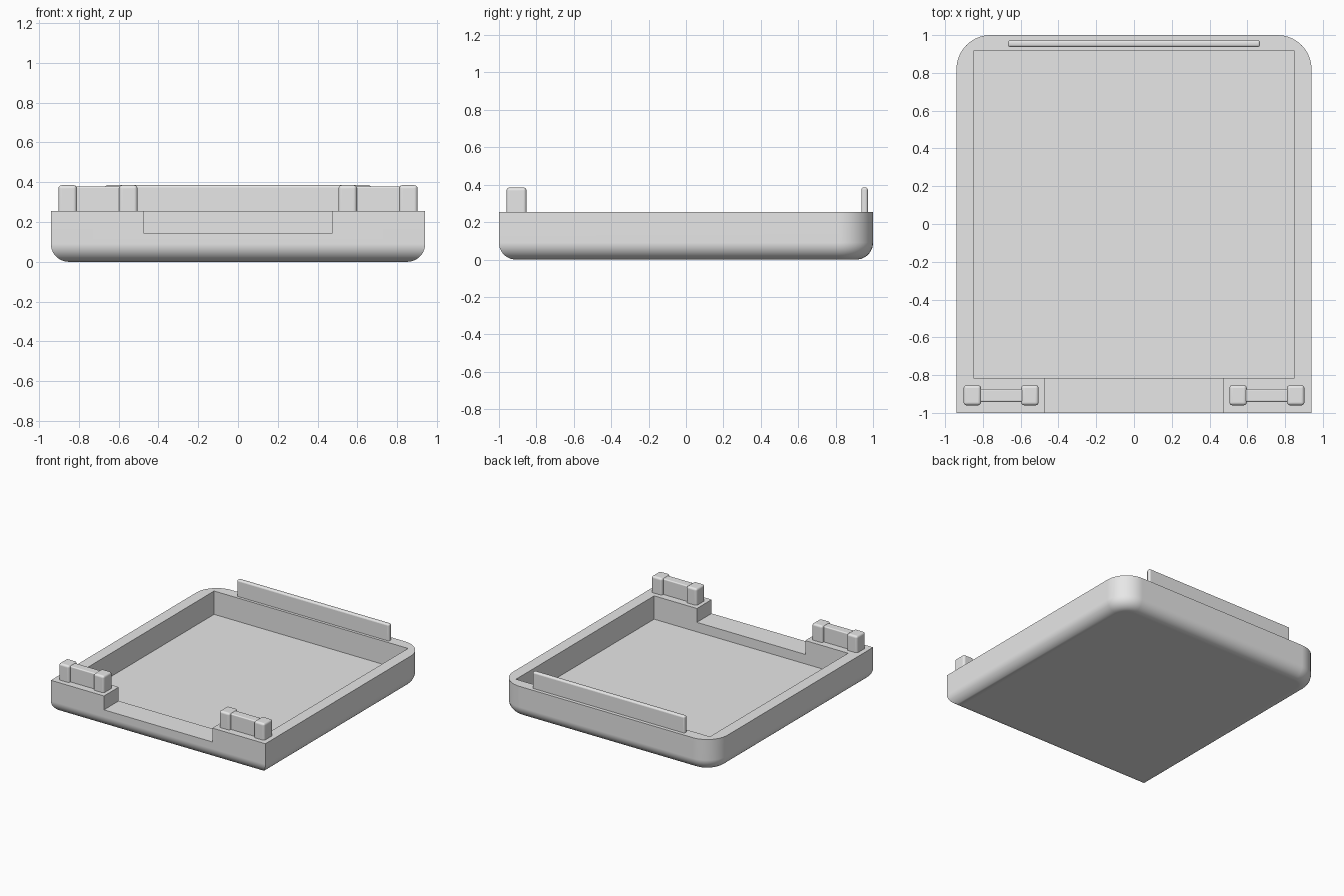
import bpy, bmesh, math

cube = bpy.data.objects.get("Cube")
if cube:
    bpy.data.objects.remove(cube, do_unlink=True)

grey = bpy.data.materials.new("light grey")
grey.use_nodes = True
grey.diffuse_color = (0.8, 0.8, 0.8, 1)
grey.node_tree.nodes["Principled BSDF"].inputs["Base Color"].default_value = (0.8, 0.8, 0.8, 1)

HALF_X, HALF_Y, RIM = 0.94, 1.0, 0.255
CORNER, FILLET, STEPS = 0.18, 0.09, 10


def add_object(name, bm):
    bmesh.ops.recalc_face_normals(bm, faces=bm.faces)
    mesh = bpy.data.meshes.new(name)
    bm.to_mesh(mesh)
    bm.free()
    mesh.materials.append(grey)
    obj = bpy.data.objects.new(name, mesh)
    bpy.context.collection.objects.link(obj)
    return obj


def box(name, x, y, z):
    bm = bmesh.new()
    bmesh.ops.create_cube(bm, size=1)
    for v in bm.verts:
        for axis, (low, high) in enumerate((x, y, z)):
            v.co[axis] = high if v.co[axis] > 0 else low
    return add_object(name, bm)


def select_only(obj):
    bpy.ops.object.select_all(action='DESELECT')
    obj.select_set(True)
    bpy.context.view_layer.objects.active = obj


def smooth(obj):
    select_only(obj)
    bpy.ops.object.shade_smooth_by_angle(angle=math.radians(30))
    weighted = obj.modifiers.new("flat face normals", 'WEIGHTED_NORMAL')
    weighted.keep_sharp = True


def outline(inset):
    """Rectangle with square front corners and rounded back corners."""
    x, y, r = HALF_X - inset, HALF_Y - inset, CORNER - inset
    points = [(-x, -y), (x, -y)]
    for side, start in ((1, 0), (-1, math.pi / 2)):
        for i in range(STEPS + 1):
            a = start + math.pi / 2 * i / STEPS
            points.append((side * (x - r) + r * math.cos(a), y - r + r * math.sin(a)))
    return points


# Tray body: stacked outlines with a rounded lower edge
bm = bmesh.new()
levels = [(0, RIM)]
for i in range(STEPS + 1):
    a = math.pi / 2 * i / STEPS
    levels.append((FILLET * (1 - math.cos(a)), FILLET * (1 - math.sin(a))))
rings = [[bm.verts.new((x, y, z)) for x, y in outline(inset)] for inset, z in levels]
for upper, lower in zip(rings, rings[1:]):
    for i in range(len(upper)):
        j = (i + 1) % len(upper)
        bm.faces.new((upper[i], upper[j], lower[j], lower[i]))
bm.faces.new(rings[0])
bm.faces.new(rings[-1])
tray = add_object("tray", bm)

# Interior recess and front opening
cutters = [box("recess_cutter", (-0.85, 0.85), (-0.815, 0.915), (0.07, 0.5)),
           box("opening_cutter", (-0.475, 0.475), (-1.2, -0.7), (0.145, 0.6))]
for cutter in cutters:
    cutter.hide_render = True
    cut = tray.modifiers.new(cutter.name, 'BOOLEAN')
    cut.operation = 'DIFFERENCE'
    cut.solver = 'EXACT'
    cut.object = cutter
    select_only(tray)
    bpy.ops.object.modifier_apply(modifier=cut.name)
    bpy.data.objects.remove(cutter, do_unlink=True)
smooth(tray)


def rounded_box(name, x, y, z, radius):
    obj = box(name, x, y, z)
    bevel = obj.modifiers.new("rounded edges", 'BEVEL')
    bevel.width = radius
    bevel.segments = 4
    smooth(obj)
    return obj


# Upright clips: two posts joined by a narrower bar on each side
for label, side in (("left", 1), ("right", -1)):
    def span(a, b):
        return tuple(sorted((side * a, side * b)))
    for part, a, b in (("inner", 0.505, 0.597), ("outer", 0.81, 0.902)):
        rounded_box(f"{label}_clip_{part}_post", span(a, b), (-0.96, -0.853), (0.2, 0.385), 0.016)
    rounded_box(f"{label}_clip_bar", span(0.57, 0.84), (-0.942, -0.873), (0.2, 0.378), 0.008)

# Thin locating ridge along the back rim
rounded_box("back_ridge", (-0.667, 0.667), (0.937, 0.972), (0.2, 0.385), 0.012)
